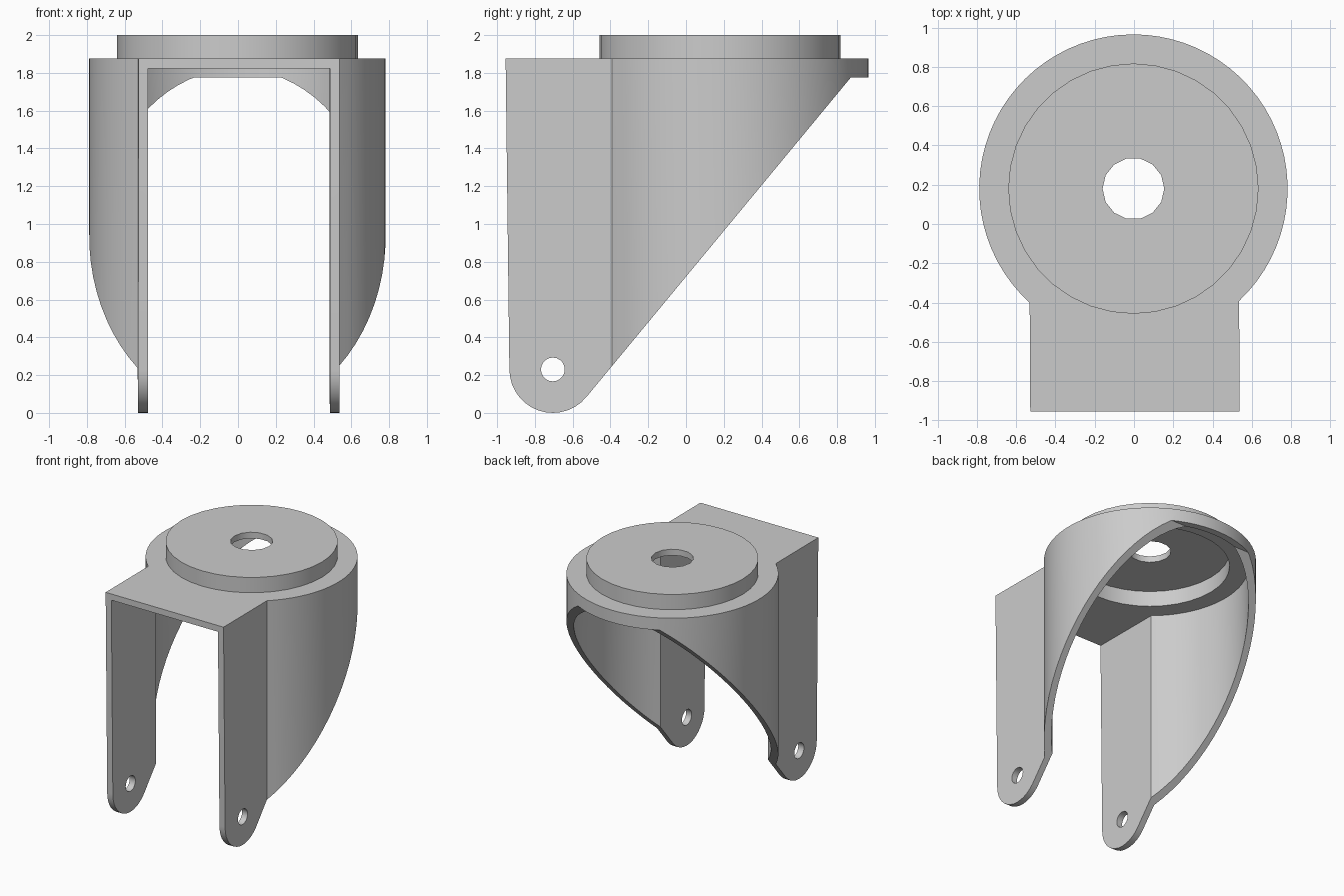
import bpy, bmesh
from math import sin, cos, pi, atan2, sqrt, radians
from mathutils import Vector

cube = bpy.data.objects.get("Cube")
if cube:
    bpy.data.objects.remove(cube, do_unlink=True)

CX, CY = -0.003, 0.18          # axis of the round housing

grey = bpy.data.materials.new("plain grey")
grey.use_nodes = True
grey.diffuse_color = (0.6, 0.6, 0.6, 1)
grey.node_tree.nodes["Principled BSDF"].inputs["Base Color"].default_value = (0.6, 0.6, 0.6, 1)


def prism(name, points, offset):
    """Extrude a closed outline along an offset vector."""
    bm = bmesh.new()
    face = bm.faces.new([bm.verts.new(p) for p in points])
    moved = bmesh.ops.extrude_face_region(bm, geom=[face])["geom"]
    bmesh.ops.translate(bm, vec=Vector(offset),
                        verts=[v for v in moved if isinstance(v, bmesh.types.BMVert)])
    bmesh.ops.recalc_face_normals(bm, faces=bm.faces)
    mesh = bpy.data.meshes.new(name)
    bm.to_mesh(mesh)
    bm.free()
    mesh.materials.append(grey)
    obj = bpy.data.objects.new(name, mesh)
    bpy.context.collection.objects.link(obj)
    return obj


def arc(cx, cy, r, start, end, steps):
    return [(cx + r * cos(start + (end - start) * i / steps),
             cy + r * sin(start + (end - start) * i / steps)) for i in range(steps + 1)]


def plan(r, left, right, front):
    """Round back joined to a straight-sided front."""
    start = atan2(-sqrt(r * r - right * right), right)
    end = 2 * pi + atan2(-sqrt(r * r - left * left), left)
    return arc(CX, CY, r, start, end, 56) + [(left, front), (right, front)]


def disc(name, r, low, high, sides):
    pts = arc(CX, CY, r, 0, 2 * pi, sides)[:-1]
    return prism(name, [(x, y, low) for x, y in pts], (0, 0, high - low))


def combine(target, tool, operation):
    mod = target.modifiers.new(operation, 'BOOLEAN')
    mod.operation, mod.solver, mod.object = operation, 'EXACT', tool
    bpy.context.view_layer.objects.active = target
    bpy.ops.object.modifier_apply(modifier=mod.name)
    bpy.data.objects.remove(tool, do_unlink=True)


# Outer body: plan outline trimmed by the slanted side profile
body = prism("fork_body", [(x, y, 0 - 0.1) for x, y in plan(0.785, -0.528, 0.538, -0.957)],
             (0, 0, 1.975))
slope = atan2(1.21, 1)
side = arc(-0.705, 0.23, 0.23, -pi, slope - pi / 2, 14)
side += [(0.872, 1.775), (1.2, 1.775), (1.2, 2.1), (-0.96, 2.1), (-0.955, 1.875)]
combine(body, prism("side_profile", [(-1, y, z) for y, z in side], (2, 0, 0)), 'INTERSECT')

# Inner space, open to the front and below
combine(body, prism("inner_space", [(x, y, -0.2) for x, y in plan(0.73, -0.476, 0.488, -1.2)],
                    (0, 0, 2.024)), 'DIFFERENCE')

# Raised cap, hollow underneath, with a centre hole
combine(body, disc("cap", 0.637, 1.85, 2.0, 36), 'UNION')
combine(body, disc("cap_recess", 0.59, 1.7, 1.95, 36), 'DIFFERENCE')
combine(body, disc("centre_hole", 0.157, 1.6, 2.1, 14), 'DIFFERENCE')

# Axle holes through both legs
axle = arc(-0.705, 0.23, 0.063, 0, 2 * pi, 20)[:-1]
combine(body, prism("axle_hole", [(-1, y, z) for y, z in axle], (2, 0, 0)), 'DIFFERENCE')

# Smooth curved walls, crisp edges
bpy.ops.object.select_all(action='DESELECT')
body.select_set(True)
bpy.context.view_layer.objects.active = body
bpy.ops.object.shade_smooth_by_angle(angle=radians(28))
